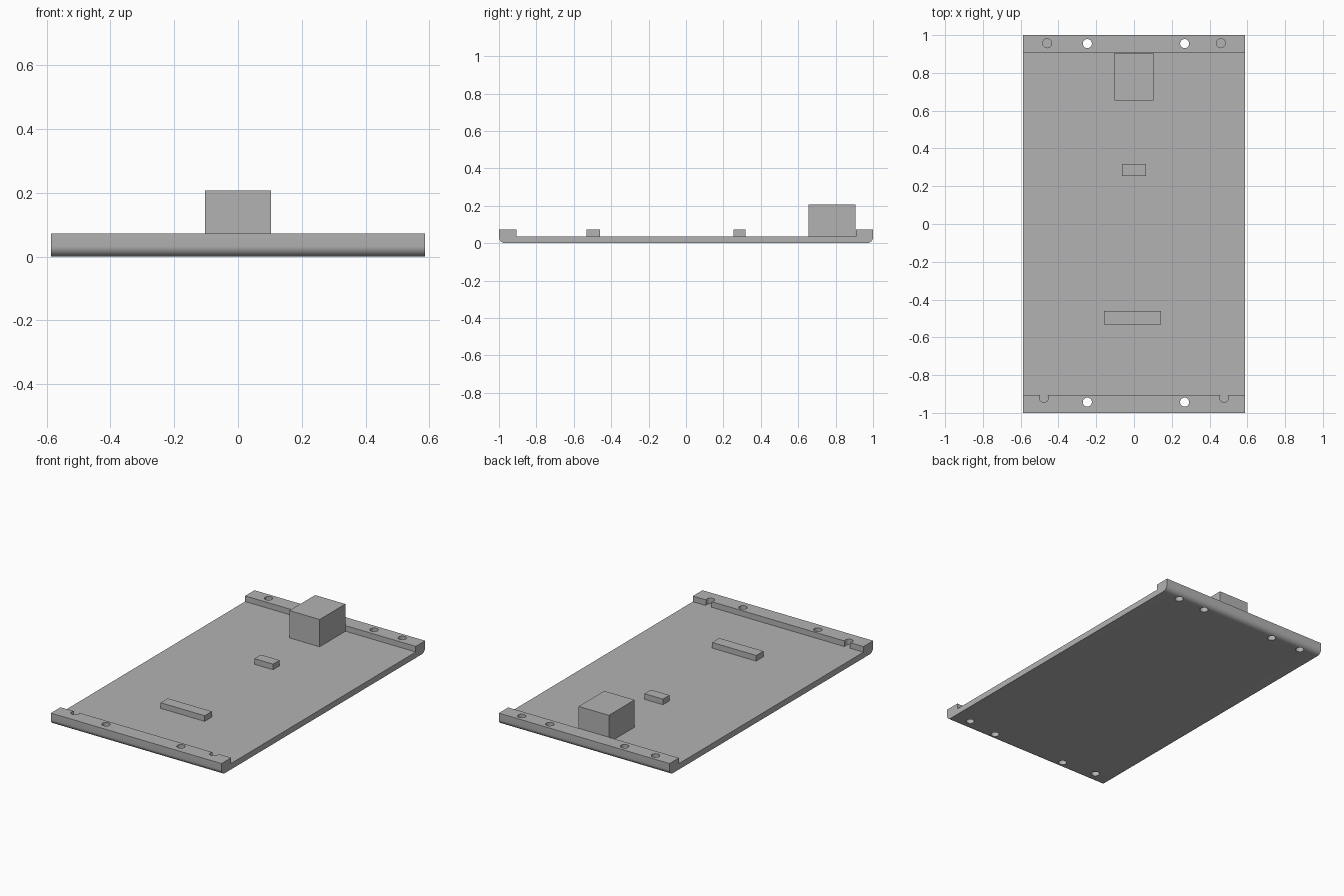
import bpy, bmesh, math
from mathutils import Matrix, Vector

cube = bpy.data.objects.get("Cube")
if cube:
    bpy.data.objects.remove(cube, do_unlink=True)

grey = bpy.data.materials.new("plain grey")
grey.use_nodes = True
colour = (0.45, 0.45, 0.45, 1)
grey.diffuse_color = colour
grey.node_tree.nodes["Principled BSDF"].inputs["Base Color"].default_value = colour

HALF_X, PLATE_Z, RAIL_Z, ROUND = 0.587, 0.037, 0.072, 0.033


def make_object(name, bm):
    bmesh.ops.recalc_face_normals(bm, faces=bm.faces)
    mesh = bpy.data.meshes.new(name)
    bm.to_mesh(mesh)
    bm.free()
    mesh.materials.append(grey)
    obj = bpy.data.objects.new(name, mesh)
    bpy.context.collection.objects.link(obj)
    return obj


def block(name, lo, hi):
    lo, hi = Vector(lo), Vector(hi)
    bm = bmesh.new()
    place = Matrix.Translation((lo + hi) / 2) @ Matrix.Diagonal((*(hi - lo), 1))
    bmesh.ops.create_cube(bm, size=1, matrix=place)
    return make_object(name, bm)


def add_drill(bm, x, y, z0, z1, radius=0.024):
    bmesh.ops.create_cone(bm, cap_ends=True, segments=32, radius1=radius, radius2=radius,
                          depth=z1 - z0, matrix=Matrix.Translation((x, y, (z0 + z1) / 2)))


# Base plate with a raised rail at each end and rounded lower end edges
profile = []
for i in range(9):
    a = math.pi / 2 * i / 8
    profile.append((1 - ROUND + ROUND * math.sin(a), ROUND - ROUND * math.cos(a)))
profile += [(1, RAIL_Z), (0.908, RAIL_Z), (0.908, PLATE_Z),
            (-0.905, PLATE_Z), (-0.905, RAIL_Z), (-1, RAIL_Z)]
profile += [(-y, z) for y, z in reversed(profile[:9])]
bm = bmesh.new()
face = bm.faces.new([bm.verts.new((-HALF_X, y, z)) for y, z in profile])
side = bmesh.ops.extrude_face_region(bm, geom=[face])
bmesh.ops.translate(bm, vec=(2 * HALF_X, 0, 0),
                    verts=[v for v in side["geom"] if isinstance(v, bmesh.types.BMVert)])
base = make_object("base_plate", bm)

# Through holes near the middle, blind holes above and below near the corners
bm = bmesh.new()
for x in (-0.247, 0.268):
    for y in (0.955, -0.943):
        add_drill(bm, x, y, -0.1, 0.2)
for x, y in ((0.46, 0.957), (0.477, -0.92)):
    for sign in (-1, 1):
        add_drill(bm, sign * x, y, PLATE_Z, 0.2)
        add_drill(bm, sign * x, y, -0.1, 0.03)
drills = make_object("hole_cutters", bm)
drills.hide_render = True
cut = base.modifiers.new("holes", "BOOLEAN")
cut.operation, cut.solver, cut.object = "DIFFERENCE", "EXACT", drills
bpy.ops.object.select_all(action="DESELECT")
bpy.context.view_layer.objects.active = base
base.select_set(True)
bpy.ops.object.modifier_apply(modifier=cut.name)
bpy.data.objects.remove(drills, do_unlink=True)
bpy.ops.object.shade_smooth_by_angle(angle=math.radians(30))

# Blocks standing on the plate
block("tall_block", (-0.104, 0.654, PLATE_Z), (0.104, 0.906, 0.207))
block("small_bar", (-0.064, 0.253, PLATE_Z), (0.064, 0.317, RAIL_Z))
block("long_bar", (-0.16, -0.532, PLATE_Z), (0.143, -0.461, RAIL_Z))
